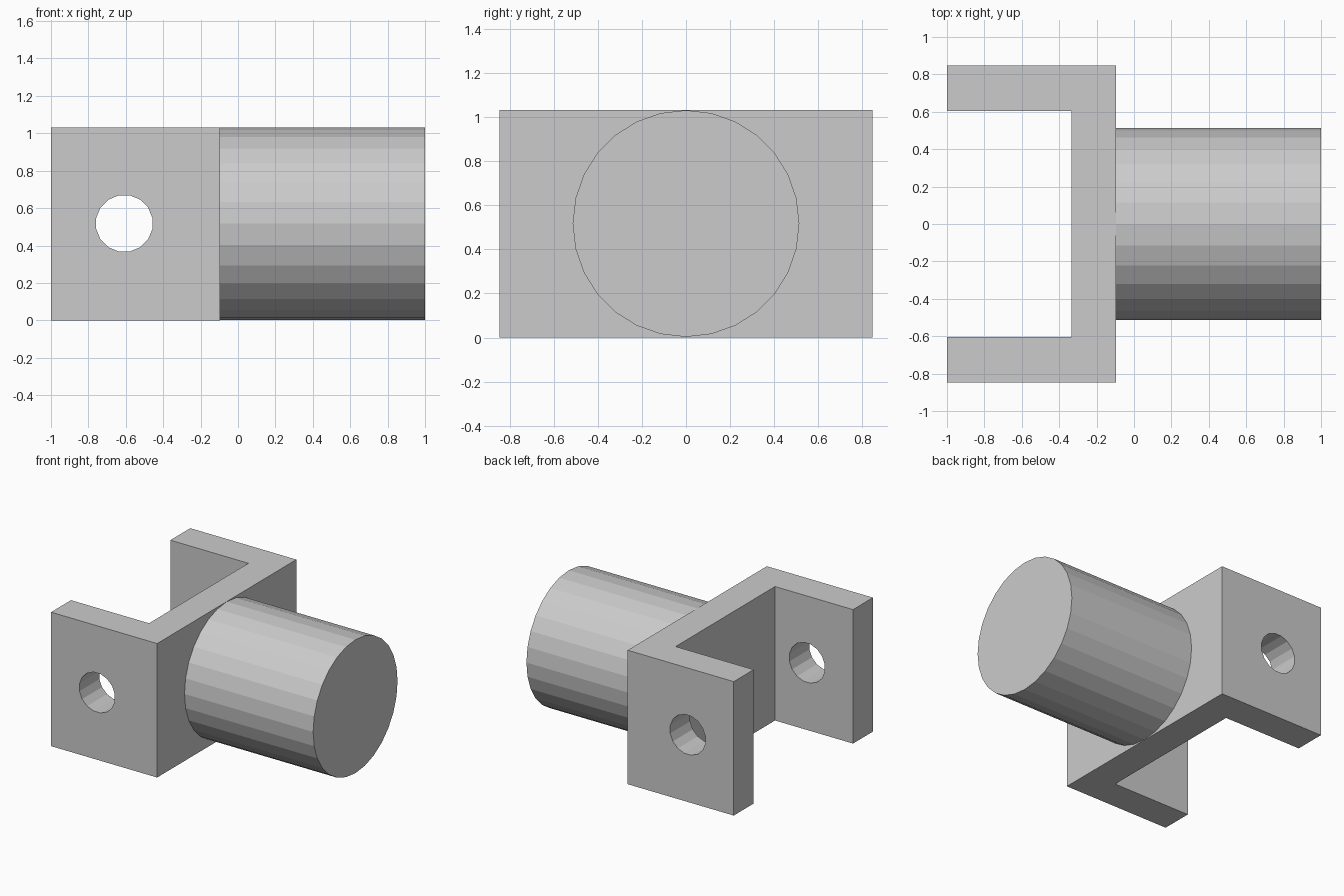
import bpy, bmesh
from math import radians

if "Cube" in bpy.data.objects:
    bpy.data.objects.remove(bpy.data.objects["Cube"])

HEIGHT = 1.032
MID = HEIGHT / 2 + 0.001


def cylinder(name, sides, radius, depth, location, rotation):
    bpy.ops.mesh.primitive_cylinder_add(vertices=sides, radius=radius, depth=depth,
                                        location=location, rotation=rotation)
    obj = bpy.context.object
    obj.name = name
    return obj


# U-shaped fork: plan profile extruded upward
half = [(-0.096, 0.847), (-1, 0.847), (-1, 0.605), (-0.335, 0.605)]
outline = half + [(x, -y) for x, y in reversed(half)]
bm = bmesh.new()
base = bm.faces.new([bm.verts.new((x, y, 0)) for x, y in outline])
top = bmesh.ops.extrude_face_region(bm, geom=[base])["geom"]
bmesh.ops.translate(bm, vec=(0, 0, HEIGHT),
                    verts=[v for v in top if isinstance(v, bmesh.types.BMVert)])
bmesh.ops.recalc_face_normals(bm, faces=bm.faces)
mesh = bpy.data.meshes.new("fork")
bm.to_mesh(mesh)
bm.free()
fork = bpy.data.objects.new("fork", mesh)
bpy.context.collection.objects.link(fork)

# Pin hole through both arms
cutter = cylinder("pin_hole_cutter", 16, 0.153, 2.2, (-0.608, 0, MID + 0.001),
                  (radians(90), radians(11.25), 0))
cutter.hide_render = True
cutter.display_type = 'WIRE'
cut = fork.modifiers.new("pin_hole", 'BOOLEAN')
cut.operation = 'DIFFERENCE'
cut.solver = 'EXACT'
cut.object = cutter

# Round shank, set slightly into the fork wall
start, end = -0.12, 1.0
cylinder("shank", 28, 0.514, end - start, ((start + end) / 2, 0, MID),
         (0, radians(90), 0))
